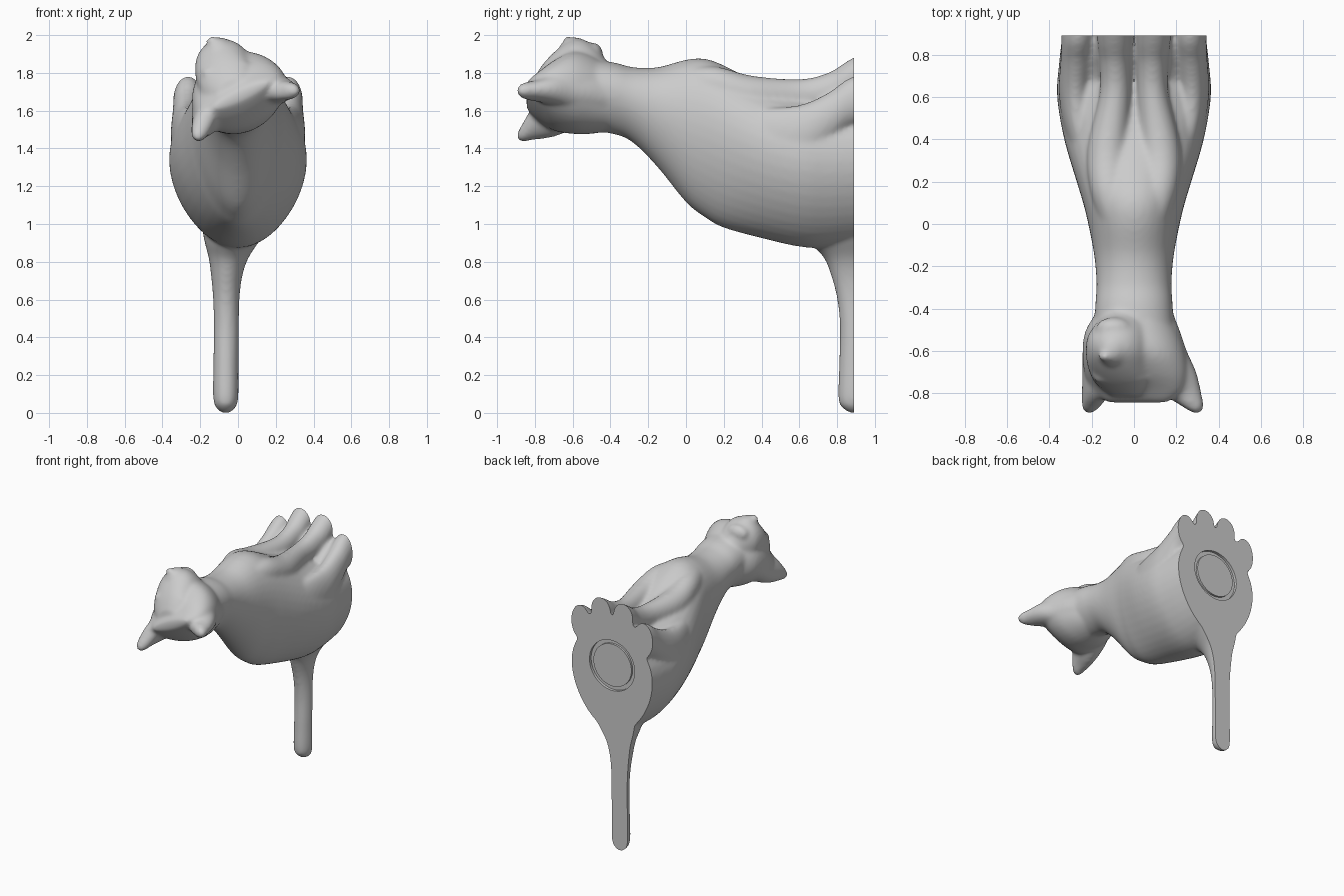
import bpy, bmesh
from math import sin, cos, pi, radians
from mathutils import Vector

BACK = 0.89   # plane of the flat base


def spline(rows, n=5):
    """Catmull-Rom interpolation of section rows."""
    out = []
    for i in range(len(rows) - 1):
        p = [rows[max(0, min(len(rows) - 1, i + k))] for k in (-1, 0, 1, 2)]
        for s in range(n):
            t = s / n
            out.append([0.5 * (2 * b + (c - a) * t + (2 * a - 5 * b + 4 * c - d) * t * t
                               + (3 * b - a - 3 * c + d) * t ** 3) for a, b, c, d in zip(*p)])
    return out + [list(rows[-1])]


def loft(bm, rows, tilt=0, egg=0, upright=False, n=40):
    """Rows: position along axis, centre 1, centre 2, half-size 1, half-size 2."""
    rings = []
    ca, sa = cos(radians(tilt)), sin(radians(tilt))
    for pos, c1, c2, a, b in spline(rows):
        ring = []
        for k in range(n):
            t = 2 * pi * k / n
            u = a * sin(t) * (1 + egg * cos(t))
            v = b * cos(t)
            p, q = c1 + u * ca - v * sa, c2 + u * sa + v * ca
            ring.append(bm.verts.new((p, q, pos) if upright else (p, pos, q)))
        rings.append(ring)
    for r, s in zip(rings, rings[1:]):
        for k in range(n):
            bm.faces.new((r[k], r[(k + 1) % n], s[(k + 1) % n], s[k]))
    bm.faces.new(rings[0][::-1])
    bm.faces.new(rings[-1])


def ball(bm, loc, size):
    res = bmesh.ops.create_uvsphere(bm, u_segments=24, v_segments=16, radius=1)
    for v in res['verts']:
        v.co = Vector([c * s for c, s in zip(v.co, size)]) + Vector(loc)


bm = bmesh.new()

# torso and neck: y, low z, high z, half width
torso = [(-0.55, 1.50, 1.88, .19), (-0.38, 1.475, 1.855, .18), (-0.28, 1.43, 1.83, .175),
         (-0.15, 1.30, 1.83, .185), (0, 1.115, 1.87, .213), (0.1, 1.035, 1.875, .237),
         (0.2, .98, 1.84, .267), (0.4, .925, 1.74, .325), (0.6, .88, 1.68, .358),
         (0.75, .875, 1.66, .35), (0.97, .90, 1.66, .325)]
loft(bm, [(y, 0, (lo + hi) / 2, w, (hi - lo) / 2) for y, lo, hi, w in torso], egg=0.18)

# head, tilted around the body axis
loft(bm, [(-0.38, 0, 1.655, .15, .16), (-0.5, -.01, 1.685, .22, .205), (-0.6, 0, 1.695, .25, .21),
          (-0.7, .01, 1.68, .26, .165), (-0.78, .015, 1.675, .235, .095),
          (-0.83, .015, 1.68, .18, .045), (-0.845, .015, 1.68, .15, .02)], tilt=25)

# ears
loft(bm, [(-0.5, -.13, 1.65, .09, .08), (-0.6, -.14, 1.62, .12, .10), (-0.7, -.155, 1.58, .125, .08),
          (-0.8, -.18, 1.54, .10, .058), (-0.865, -.203, 1.485, .05, .042),
          (-0.895, -.213, 1.462, .016, .016)], tilt=66)
loft(bm, [(-0.36, .09, 1.67, .07, .08), (-0.5, .13, 1.70, .085, .10), (-0.6, .15, 1.705, .10, .10),
          (-0.7, .19, 1.71, .105, .08), (-0.8, .23, 1.705, .09, .055),
          (-0.865, .28, 1.705, .05, .042), (-0.895, .297, 1.705, .018, .016)], tilt=6)

# muzzle block, nose, chin, brows and eyes
loft(bm, [(-0.40, -.04, 1.76, .05, .08), (-0.46, -.055, 1.79, .11, .13), (-0.53, -.07, 1.81, .145, .165),
          (-0.60, -.07, 1.81, .155, .17), (-0.67, -.065, 1.78, .155, .155),
          (-0.75, -.05, 1.74, .14, .11), (-0.81, -.03, 1.71, .08, .05)], tilt=25)
ball(bm, (-.10, -.59, 1.90), (.085, .09, .09))
ball(bm, (-.135, -.625, 1.968), (.036, .026, .027))
ball(bm, (-.095, -.49, 1.90), (.085, .05, .06))
for x, z in ((-.15, 1.80), (.02, 1.835)):
    ball(bm, (x, -.72, z), (.045, .034, .03))

for s in (-1, 1):
    # front legs with paws
    loft(bm, [(-0.02, s * .09, 1.74, .06, .08), (0.15, s * .115, 1.735, .09, .10),
              (0.35, s * .125, 1.685, .095, .10), (0.6, s * .09, 1.675, .075, .092),
              (0.75, s * .088, 1.70, .073, .10), (0.85, s * .092, 1.76, .08, .10),
              (0.97, s * .097, 1.82, .085, .11)])
    # haunches and hind feet
    loft(bm, [(0.08, s * .17, 1.48, .03, .08), (0.25, s * .205, 1.47, .06, .14),
              (0.45, s * .26, 1.45, .07, .165), (0.62, s * .275, 1.47, .08, .165),
              (0.76, s * .27, 1.56, .078, .14), (0.86, s * .265, 1.64, .078, .13),
              (0.97, s * .263, 1.67, .08, .13)])

# web joining the feet at the base
loft(bm, [(0.6, 0, 1.52, .24, .10), (0.72, 0, 1.57, .26, .11), (0.82, 0, 1.61, .28, .13),
          (0.97, 0, 1.62, .30, .17)])

# tail: z, x, y, half x, half y
loft(bm, [(0.0, -.065, BACK, .02, .02), (0.02, -.065, BACK, .045, .055), (0.07, -.065, BACK, .066, .084),
          (0.25, -.064, BACK, .067, .08), (0.45, -.062, BACK, .067, .075),
          (0.6, -.062, BACK, .07, .09), (0.72, -.06, BACK, .082, .12), (0.82, -.05, BACK, .105, .16),
          (0.92, -.03, BACK, .15, .24), (1.05, 0, BACK, .2, .25)], upright=True)

bmesh.ops.recalc_face_normals(bm, faces=bm.faces)
mesh = bpy.data.meshes.new("cat_body")
bm.to_mesh(mesh)
bm.free()
body = bpy.data.objects.new("cat_body", mesh)
bpy.context.collection.objects.link(body)

# cutters: flat base and round recess
bpy.ops.mesh.primitive_cube_add(size=4, location=(0, BACK + 2, 1))
flat_cut = bpy.context.object
flat_cut.name = "base_cutter"
bpy.ops.mesh.primitive_cylinder_add(vertices=64, radius=.19, depth=.04,
                                    location=(0, BACK, 1.39), rotation=(pi / 2, 0, 0))
round_cut = bpy.context.object
round_cut.name = "recess_cutter"

# fuse the parts, soften, then cut
m = body.modifiers.new("fuse", 'REMESH')
m.mode, m.voxel_size = 'VOXEL', 0.012
m = body.modifiers.new("soften", 'SMOOTH')
m.factor, m.iterations = 0.5, 14
for cutter in (flat_cut, round_cut):
    cutter.hide_render = True
    m = body.modifiers.new("cut", 'BOOLEAN')
    m.operation, m.object, m.solver = 'DIFFERENCE', cutter, 'EXACT'
bpy.ops.object.select_all(action='DESELECT')
body.select_set(True)
bpy.context.view_layer.objects.active = body
bpy.ops.object.convert(target='MESH')
bpy.ops.object.shade_smooth_by_angle(angle=radians(40))
for cutter in (flat_cut, round_cut):
    bpy.data.objects.remove(cutter)

# plain disc inside the recess
bpy.ops.mesh.primitive_cylinder_add(vertices=64, radius=.16, depth=.03,
                                    location=(0, BACK - .02, 1.39), rotation=(pi / 2, 0, 0))
bpy.context.object.name = "base_disc"
bpy.ops.object.shade_smooth_by_angle(angle=radians(40))
